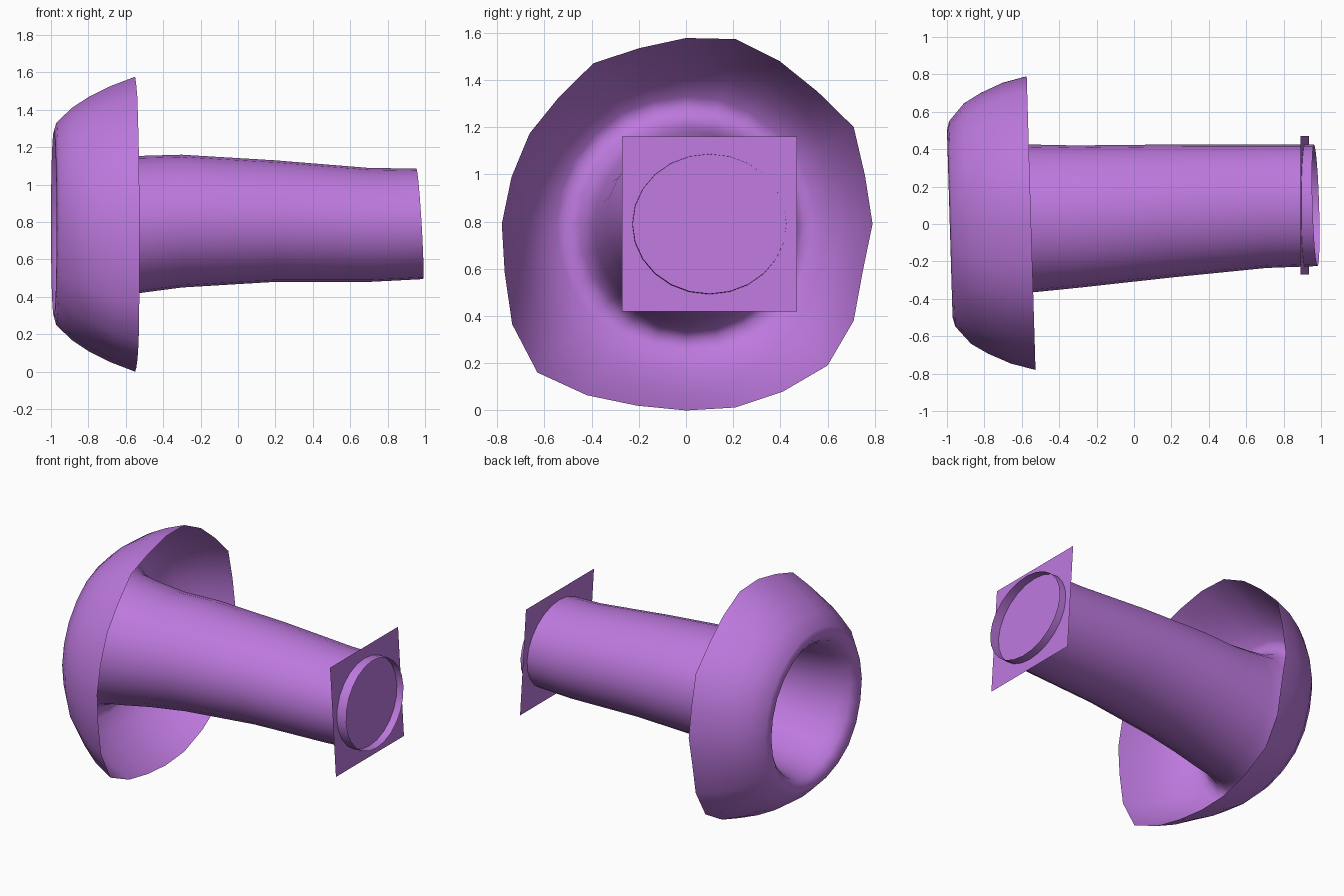
import bpy, bmesh
from math import cos, sin, pi

cube = bpy.data.objects.get("Cube")
if cube:
    bpy.data.objects.remove(cube, do_unlink=True)

purple = bpy.data.materials.new("soft_purple")
purple.use_nodes = True
colour = (0.51, 0.19, 0.73, 1)
purple.diffuse_color = colour
purple.node_tree.nodes["Principled BSDF"].inputs["Base Color"].default_value = colour


def finish(name, bm, smooth):
    mesh = bpy.data.meshes.new(name)
    bm.to_mesh(mesh)
    bm.free()
    mesh.materials.append(purple)
    for p in mesh.polygons:
        p.use_smooth = smooth
    ob = bpy.data.objects.new(name, mesh)
    bpy.context.collection.objects.link(ob)
    return ob


# Uneven outline of the flange rim: one radius per 15 degrees
RIM = [.79, .785, .82, .79, .795, .81, .787, .77, .785, .76, .765, .765,
       .78, .795, .85, .89, .838, .797, .79, .805, .82, .848, .82, .775]
SIDES = len(RIM)

# Rings of the sheet: x, centre y, centre z, radius y, radius z, rim share, tilt in z
TUBE = [(.975, .10, .79, .325, .295, 0, .06),
        (.70, .095, .785, .33, .305, 0, .02),
        (.20, .07, .805, .355, .325, 0, 0),
        (-.30, .04, .805, .38, .355, 0, 0),
        (-.55, .03, .785, .395, .368, 0, 0),
        (-.75, .015, .78, .405, .40, 0, 0)]
FLANGE = [(-.88, .01, .78, .42, .42, 0, 0),
          (-.95, .005, .785, .455, .45, 0, 0),
          (-.985, 0, .79, .50, .495, .1, 0),
          (-.972, 0, .79, .55, .54, .25, 0),
          (-.89, 0, .79, .645, .62, .5, 0),
          (-.80, 0, .79, .70, .68, .7, 0),
          (-.68, 0, .79, .755, .74, .9, 0),
          (-.55, 0, .79, .79, .79, 1, 0)]


# Sheet sweeping along the tube, folding outward and back into the flange
def sheet(name, rings):
    bm = bmesh.new()
    loops = []
    for x, cy, cz, ry, rz, share, tilt in rings:
        loop = []
        for i, rim in enumerate(RIM):
            a = 2 * pi * i / SIDES
            f = 1 + share * (rim / .79 - 1)
            y, z = cy + ry * f * cos(a), cz + rz * f * sin(a)
            loop.append(bm.verts.new((x - .03 * y - tilt * (z - cz), y, z)))
        loops.append(loop)
    for a, b in zip(loops, loops[1:]):
        for i in range(SIDES):
            j = (i + 1) % SIDES
            bm.faces.new((a[i], a[j], b[j], b[i]))
    return finish(name, bm, True)


sheet("flared_tube", TUBE + FLANGE)

# Thin square plate crossing the narrow end, leaning slightly back
bm = bmesh.new()
corners = [(.935, -.27, .42), (.935, .47, .42), (.89, .47, 1.16), (.89, -.27, 1.16)]
bm.faces.new([bm.verts.new(c) for c in corners])
finish("square_plate", bm, False)
